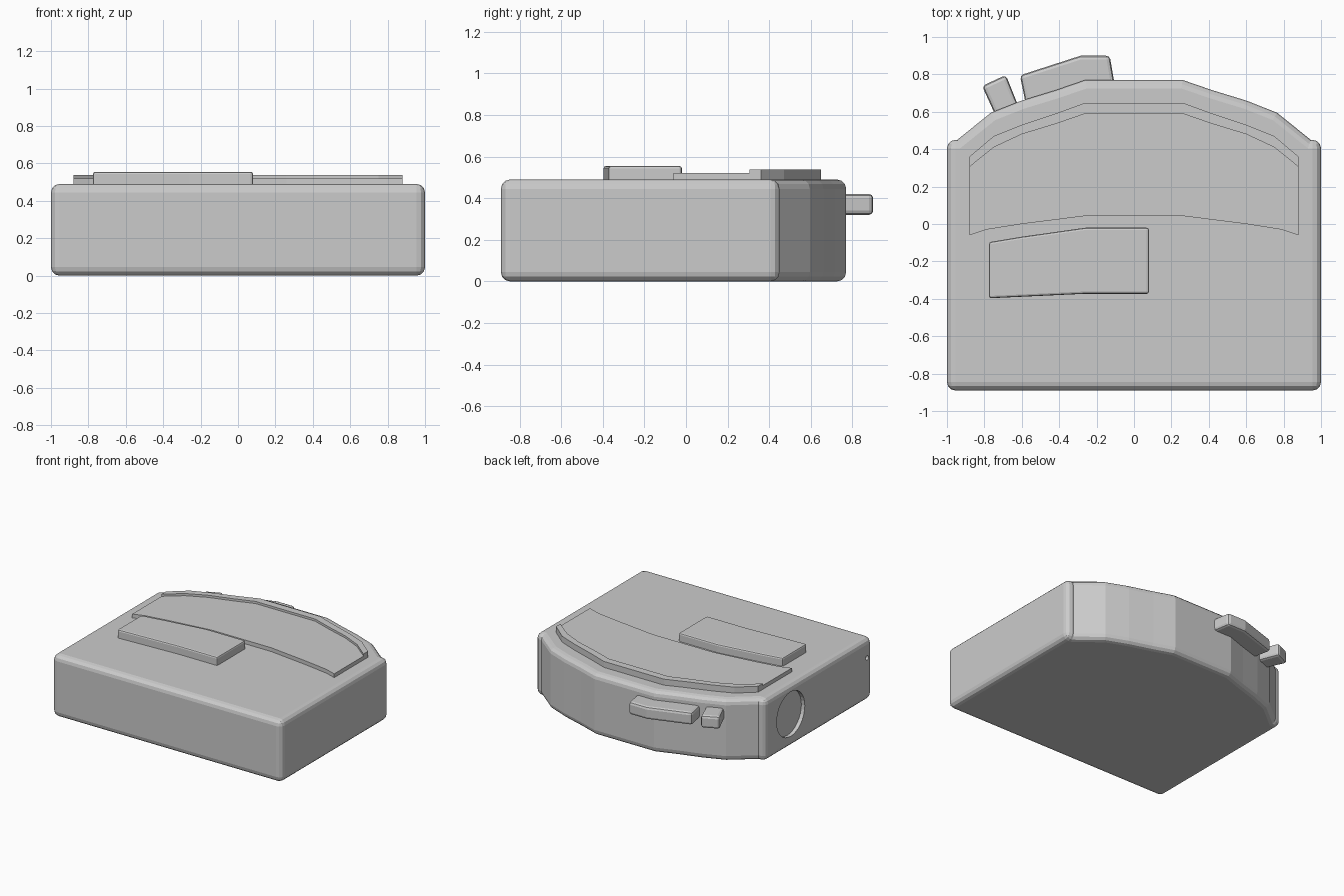
import bpy, bmesh, math

if "Cube" in bpy.data.objects:
    bpy.data.objects.remove(bpy.data.objects["Cube"])


def prism(name, outline, z0, z1, bevel=0.0, segments=2, angle=60):
    """Extrude a counter-clockwise outline from z0 to z1, optionally bevelled."""
    bm = bmesh.new()
    face = bm.faces.new([bm.verts.new((x, y, z0)) for x, y in outline])
    top = bmesh.ops.extrude_face_region(bm, geom=[face])
    for v in top["geom"]:
        if isinstance(v, bmesh.types.BMVert):
            v.co.z = z1
    bmesh.ops.recalc_face_normals(bm, faces=bm.faces)
    mesh = bpy.data.meshes.new(name)
    bm.to_mesh(mesh)
    bm.free()
    obj = bpy.data.objects.new(name, mesh)
    bpy.context.collection.objects.link(obj)
    if bevel:
        mod = obj.modifiers.new("bevel", "BEVEL")
        mod.width, mod.segments = bevel, segments
        mod.limit_method, mod.angle_limit = "ANGLE", math.radians(angle)
        mod.use_clamp_overlap = False
    return obj


def mirrored(right):
    """Complete a right-hand polyline to a symmetric one, right to left."""
    return right + [(-x, y) for x, y in reversed(right)]


def recess(target, name, y, z, radius, depth, sides):
    """Cut a round pocket into the left side of the body."""
    bpy.ops.mesh.primitive_cylinder_add(
        vertices=sides, radius=radius, depth=2 * depth,
        location=(-1, y, z), rotation=(0, math.pi / 2, 0))
    cutter = bpy.context.object
    cutter.name = name
    cutter.hide_render = True
    cutter.hide_viewport = True
    cutter.display_type = "WIRE"
    mod = target.modifiers.new(name, "BOOLEAN")
    mod.operation, mod.object, mod.solver = "DIFFERENCE", cutter, "EXACT"


# Main casing with a faceted, bowed back
back = [(0.945, 0.45), (0.765, 0.595), (0.6, 0.66), (0.42, 0.715), (0.26, 0.77)]
body = prism("body", mirrored([(1, -0.89), (1, 0.45)] + back), 0, 0.49, 0.045, 3)
recess(body, "side_dial_cutter", 0.125, 0.26, 0.175, 0.03, 32)
recess(body, "side_pinhole_cutter", -0.825, 0.34, 0.018, 0.03, 12)

# Curved top panel and the raised rim along its back edge
panel_front = mirrored([(0.88, -0.06), (0.79, -0.03), (0.6, 0.0), (0.26, 0.043)])
rim_outer = mirrored([(0.88, 0.36), (0.75, 0.47), (0.6, 0.53), (0.42, 0.59), (0.26, 0.648)])
rim_inner = mirrored([(0.88, 0.305), (0.75, 0.41), (0.6, 0.48), (0.42, 0.535), (0.26, 0.59)])
prism("top_panel", rim_outer + panel_front[::-1], 0.47, 0.52)
prism("panel_rim", rim_outer + rim_inner[::-1], 0.48, 0.537)

# Raised block in front of the panel
prism("top_block", [(-0.775, -0.397), (-0.26, -0.373), (0.08, -0.373), (0.08, -0.02),
                    (-0.26, -0.02), (-0.6, -0.068), (-0.775, -0.097)], 0.47, 0.555, 0.012)

# Buttons on the back
prism("large_button", [(-0.57, 0.6), (-0.085, 0.64), (-0.13, 0.9), (-0.285, 0.9),
                       (-0.61, 0.795)], 0.32, 0.42, 0.02)
prism("small_button", [(-0.72, 0.535), (-0.6, 0.585), (-0.685, 0.797),
                       (-0.812, 0.738)], 0.32, 0.42, 0.02)
